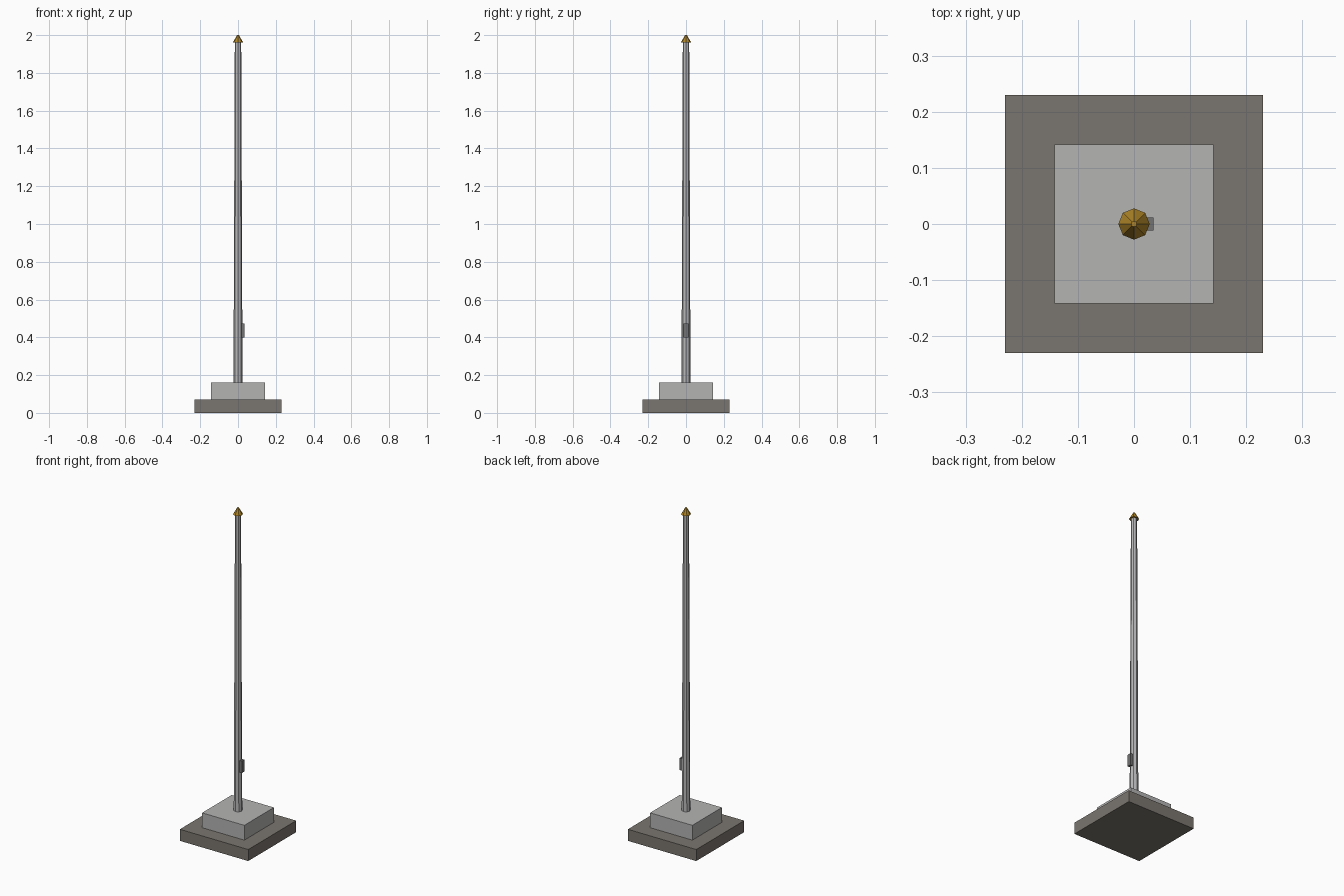
import bpy, math

if "Cube" in bpy.data.objects:
    bpy.data.objects.remove(bpy.data.objects["Cube"])


def material(name, rgb):
    m = bpy.data.materials.new(name)
    m.diffuse_color = (*rgb, 1)
    m.use_nodes = True
    m.node_tree.nodes["Principled BSDF"].inputs["Base Color"].default_value = m.diffuse_color
    return m


STONE = material("dark stone", (0.195, 0.178, 0.156))
CONCRETE = material("pale concrete", (0.456, 0.456, 0.45))
METAL = material("pole metal", (0.48, 0.48, 0.49))
IRON = material("cleat iron", (0.17, 0.17, 0.17))
GOLD = material("gold", (0.42, 0.23, 0.02))


def box(name, x0, x1, half_y, z0, z1, mat):
    bpy.ops.mesh.primitive_cube_add(size=1, location=((x0 + x1) / 2, 0, (z0 + z1) / 2))
    ob = bpy.context.object
    ob.scale = (x1 - x0, 2 * half_y, z1 - z0)
    bpy.ops.object.transform_apply(location=False, rotation=False, scale=True)
    ob.name = name
    ob.data.materials.append(mat)


def taper(name, r0, r1, z0, z1, mat):
    bpy.ops.mesh.primitive_cone_add(vertices=8, radius1=r0, radius2=r1,
                                    depth=z1 - z0, location=(0, 0, (z0 + z1) / 2))
    ob = bpy.context.object
    ob.name = name
    ob.data.materials.append(mat)


# Stepped footing
box("base_slab", -0.23, 0.23, 0.23, 0, 0.07, STONE)
box("plinth", -0.142, 0.142, 0.142, 0.07, 0.16, CONCRETE)

# Tapered mast with a pointed cap
taper("pole", 0.024, 0.017, 0.16, 1.965, METAL)
taper("finial", 0.028, 0.005, 1.96, 2.0, GOLD)

# Rope cleat on the right side
box("cleat", 0.015, 0.035, 0.012, 0.4, 0.472, IRON)
